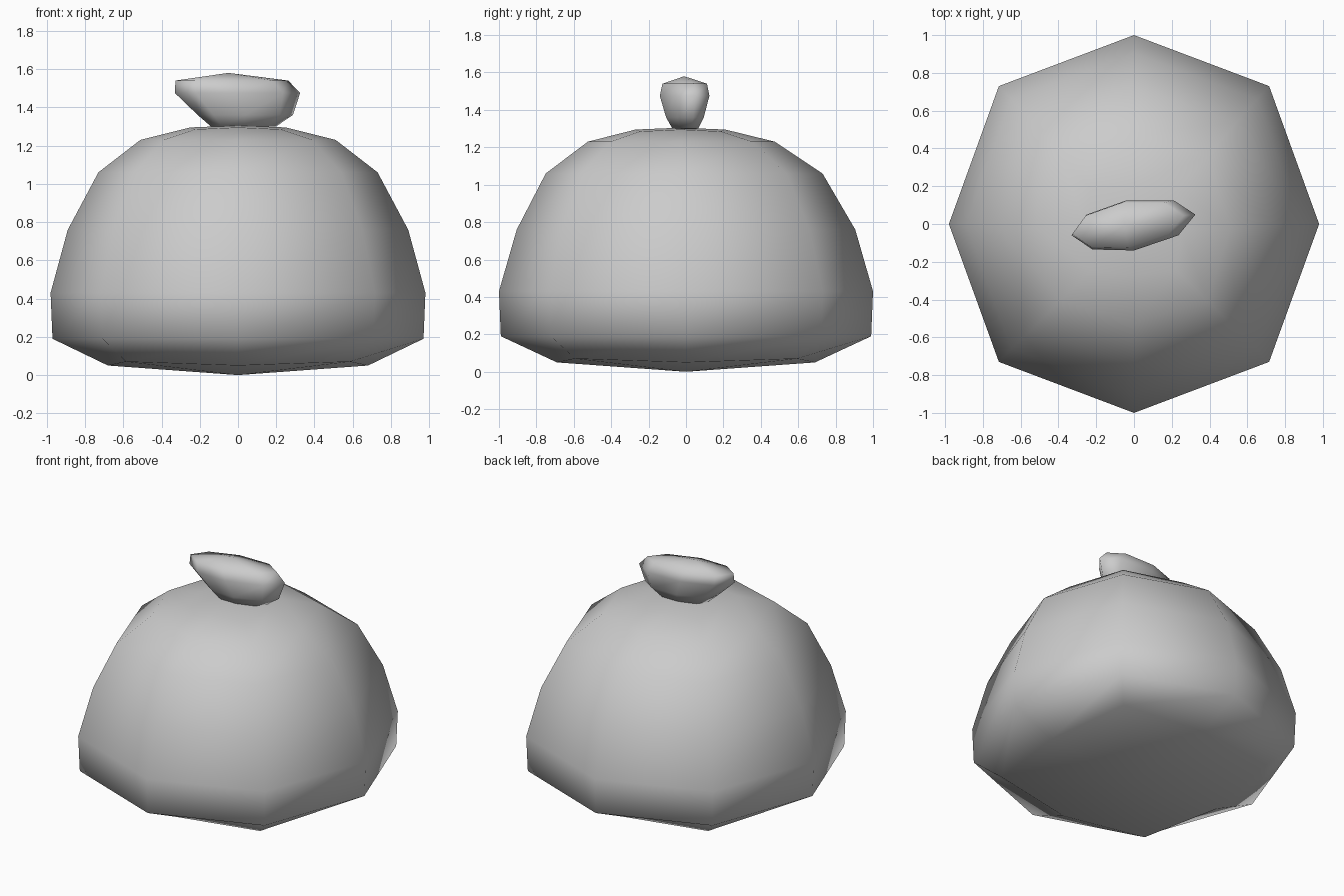
import bpy
import bmesh
from mathutils import Vector

default_cube = bpy.data.objects.get("Cube")
if default_cube:
    bpy.data.objects.remove(default_cube, do_unlink=True)


def make_material(name, colour):
    material = bpy.data.materials.new(name)
    material.use_nodes = True
    material.diffuse_color = colour
    shader = material.node_tree.nodes["Principled BSDF"]
    shader.inputs["Base Color"].default_value = colour
    return material


def loft(name, rings, bottom, top, material):
    """Skin eight-sided rings, closing each end with four quads around a centre."""
    bm = bmesh.new()
    loops = [[bm.verts.new(point) for point in ring] for ring in rings]
    for lower, upper in zip(loops, loops[1:]):
        for i in range(8):
            j = (i + 1) % 8
            bm.faces.new((lower[i], lower[j], upper[j], upper[i]))
    for loop, centre in ((loops[0], bottom), (loops[-1], top)):
        hub = bm.verts.new(centre)
        for i in range(0, 8, 2):
            bm.faces.new((hub, loop[i], loop[i + 1], loop[(i + 2) % 8]))
    bmesh.ops.recalc_face_normals(bm, faces=bm.faces)
    mesh = bpy.data.meshes.new(name)
    bm.to_mesh(mesh)
    bm.free()
    mesh.materials.append(material)
    mesh.shade_smooth()
    part = bpy.data.objects.new(name, mesh)
    bpy.context.collection.objects.link(part)
    return part


# Unit octagon, starting on the x axis; odd points are the diagonals
DIRECTIONS = [(1, 0), (1, 1), (0, 1), (-1, 1), (-1, 0), (-1, -1), (0, -1), (1, -1)]


def sack_ring(z, half_x, half_y, shift_y, diagonal, lift):
    ring = []
    for i, (dx, dy) in enumerate(DIRECTIONS):
        scale = diagonal if i % 2 else 1
        ring.append(Vector((dx * half_x * scale,
                            dy * half_y * scale + shift_y,
                            z + lift * (i % 2))))
    return ring


cloth = make_material("grey cloth", (0.6, 0.6, 0.6, 1))

# Sagging sack body: height, half widths, y shift, diagonal ratio, diagonal lift
body_profile = [
    (0.05, 0.68, 0.69, 0.0, 0.86, 0.02),
    (0.19, 0.97, 0.99, 0.0, 0.73, 0.0),
    (0.43, 0.98, 1.0, 0.0, 0.73, 0.0),
    (0.76, 0.89, 0.905, 0.0, 0.73, 0.0),
    (1.06, 0.73, 0.74, -0.01, 0.74, 0.0),
    (1.23, 0.51, 0.5, -0.025, 0.76, 0.0),
    (1.295, 0.25, 0.24, -0.03, 0.9, -0.01),
]
loft("sack_body", [sack_ring(*row) for row in body_profile],
     (0, 0, 0), (0, -0.03, 1.305), cloth)

# Tied knot: a slanted oval outline, scaled and shifted at each height
outline = [(0.325, 0.05), (0.21, 0.125), (-0.04, 0.125), (-0.25, 0.05),
           (-0.33, -0.06), (-0.22, -0.135), (0, -0.14), (0.235, -0.06)]
knot_profile = [(1.3, 0.52, 0.03), (1.36, 0.76, 0.04),
                (1.475, 1, 0), (1.54, 0.9, -0.03)]
knot_rings = [[Vector((x * scale + shift, y * scale, z)) for x, y in outline]
              for z, scale, shift in knot_profile]
loft("sack_knot", knot_rings, (0.03, 0, 1.295), (-0.05, -0.01, 1.58), cloth)
